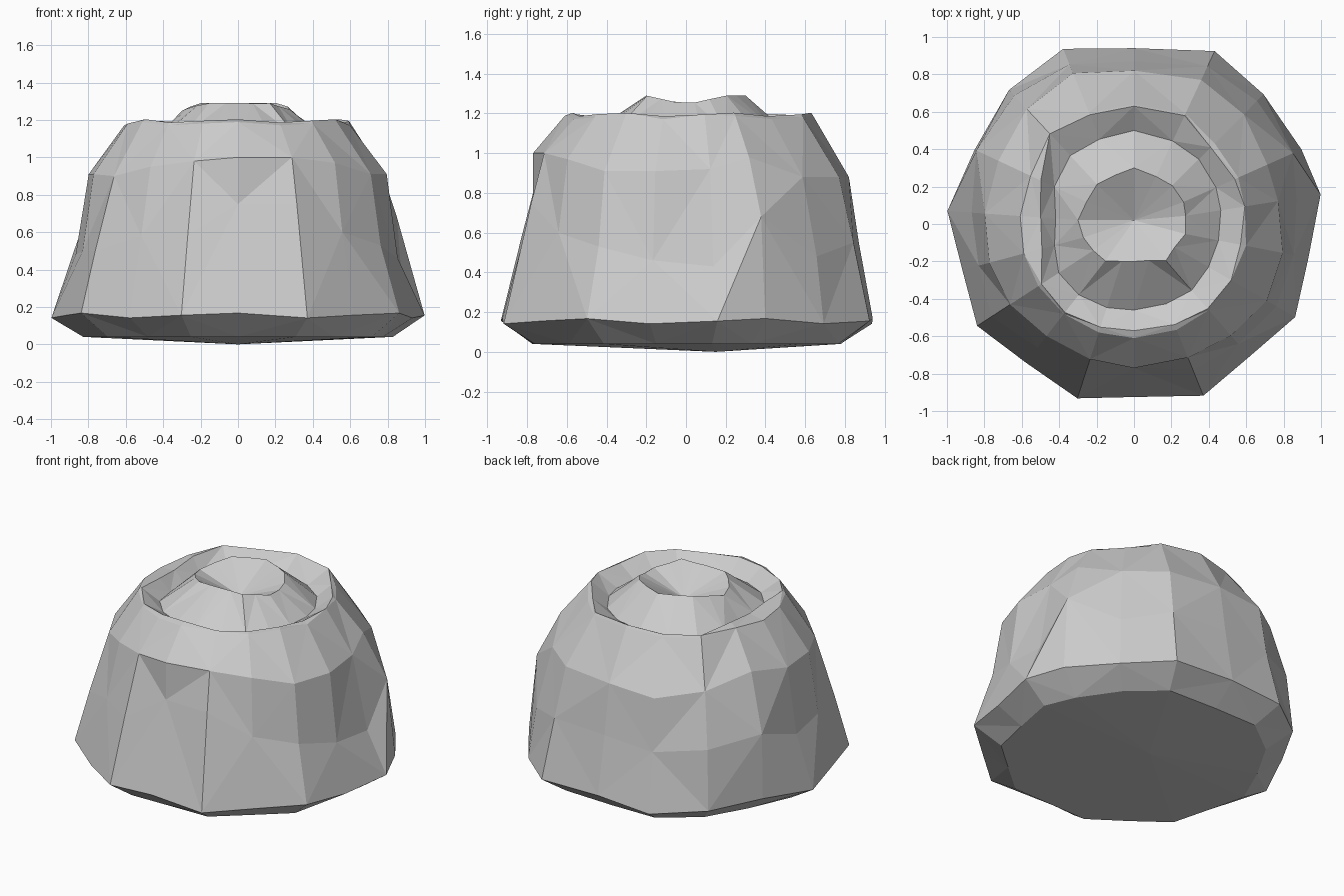
import bpy, math

if "Cube" in bpy.data.objects:
    bpy.data.objects.remove(bpy.data.objects["Cube"])

# Shared compass angles: corners of the uneven base outline and their midpoints
ANG = [9, 24, 45, 65, 90, 112, 133, 155, 176, 195, 213, 232, 252, 270, 292, 311, 330, 349]
N = len(ANG)

# Radii of each horizontal outline, in percent of a unit
BASE = [101, 98, 98, 102, 94, 101, 98, 94, 100, 95, 100, 94, 98, 92.5, 99, 94, 99.5, 95]
MID = [88, 93, 93, 93, 87, 92, 94, 93, 87, 86, 91, 84, 87, 77, 84, 85, 88, 87]
UPPER = [78, 78, 83, 85, 82, 87, 84, 80, 80, 80, 79, 76, 76, 77, 77, 79, 82, 81]
RIM = [60, 59, 58, 64, 63, 63, 66, 55, 50, 51, 59, 60, 58, 57, 58, 60, 60, 58]
GROOVE = [47, 48, 49, 49, 50, 49, 50, 47, 42, 44, 48, 48, 47, 46, 46, 47, 46, 46]
CROWN = [28, 29, 29, 28, 30, 28, 29, 28, 30, 28, 26, 25, 21, 20, 21, 26, 25, 28]
# Heights of the two uneven side outlines, in percent
MID_Z = [43, 68, 48, 55, 55, 52, 55, 60, 48, 50, 50, 58, 58, 75, 75, 60, 53, 46]
UPPER_Z = [92, 98, 88, 88, 88, 86, 90, 97, 91, 91, 90, 95, 98, 100, 100, 97, 91, 91]


def ring(radii, height, wobble=0.0):
    """Points of one outline; height is a number, a list or a function of (x, y)."""
    pts = []
    for i, (a, r) in enumerate(zip(ANG, radii)):
        x = r / 100 * math.cos(math.radians(a))
        y = r / 100 * math.sin(math.radians(a))
        if callable(height):
            z = height(x, y)
        elif isinstance(height, list):
            z = height[i] / 100
        else:
            z = height
        pts.append((x, y, z + wobble * math.sin(i * 2.1)))
    return pts


def loft(name, rings, start=None, end=None):
    """Join outlines with flat triangles, closing to optional centre points."""
    verts = [p for r in rings for p in r]
    faces = []
    for k in range(len(rings) - 1):
        for i in range(N):
            j = (i + 1) % N
            a, b, c, d = k * N + i, k * N + j, (k + 1) * N + j, (k + 1) * N + i
            if (i + k) % 2:
                faces += [(a, b, c), (a, c, d)]
            else:
                faces += [(a, b, d), (b, c, d)]
    if start:
        verts.append(start)
        faces += [(len(verts) - 1, (i + 1) % N, i) for i in range(N)]
    if end:
        verts.append(end)
        o = (len(rings) - 1) * N
        faces += [(len(verts) - 1, o + i, o + (i + 1) % N) for i in range(N)]
    mesh = bpy.data.meshes.new(name)
    mesh.from_pydata(verts, [], faces)
    mesh.update()
    obj = bpy.data.objects.new(name, mesh)
    bpy.context.collection.objects.link(obj)
    return obj


# Outer shell: shallow underside, flared foot, sloping sides, rolled rim
groove = ring(GROOVE, 1.115)
shoulder = [max(r + 1, 61) for r in RIM]
loft("outer_shell", [
    ring([r * 0.83 for r in BASE], 0.04),
    ring(BASE, 0.155, 0.015),
    ring(MID, MID_Z),
    ring(UPPER, UPPER_Z),
    ring(shoulder, 1.18, 0.01),
    ring(RIM, 1.195, 0.01),
    groove,
], start=(0, 0.15, 0))

# Inner core: raised crown with side dips around a shallow hollow
loft("inner_core", [
    groove,
    ring(CROWN, lambda x, y: 1.245 + 0.045 * min(1, abs(y) / 0.2)),
], end=(0, 0.02, 1.15))
